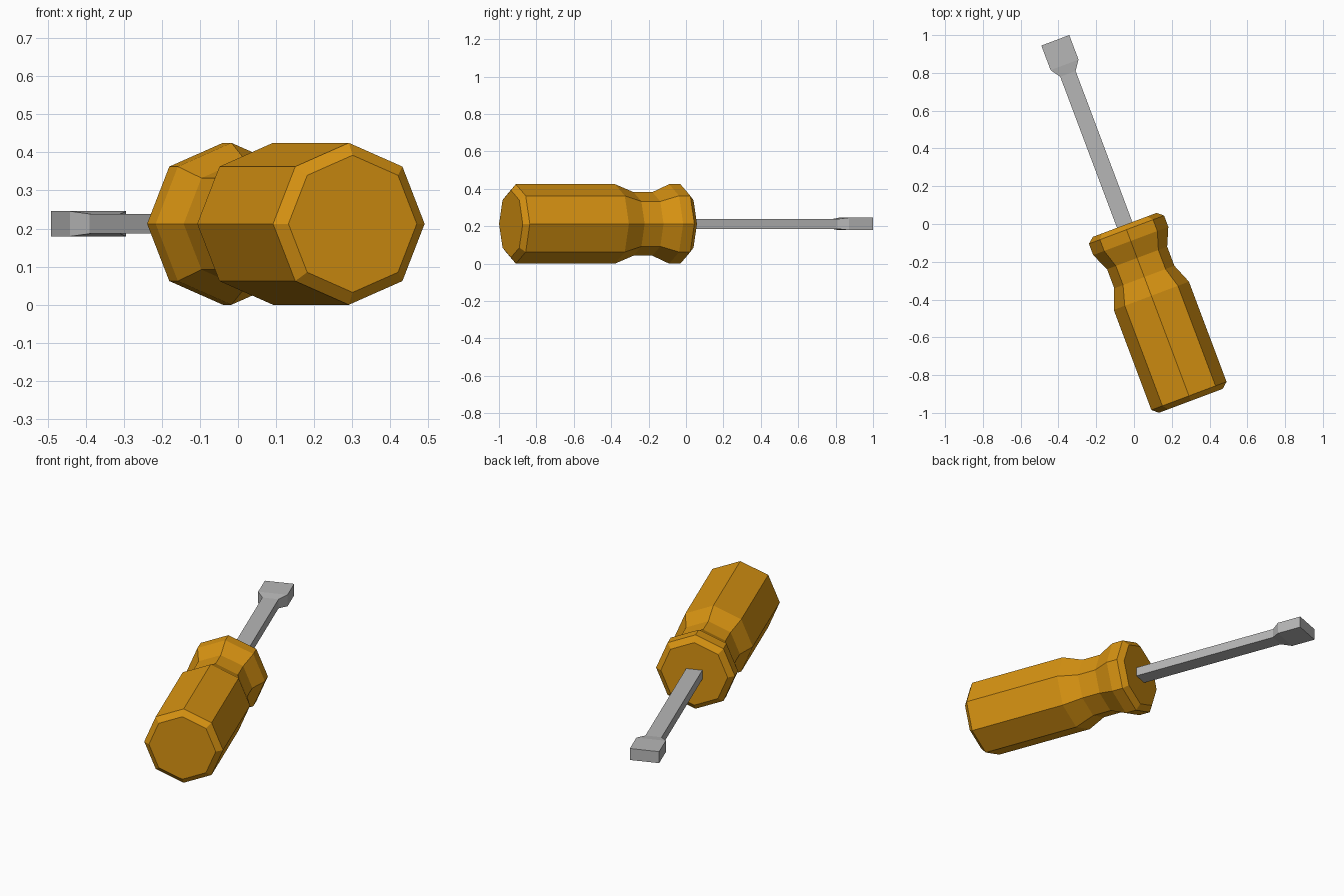
import bpy
import bmesh
from math import radians, cos, sin, pi

cube = bpy.data.objects.get("Cube")
if cube:
    bpy.data.objects.remove(cube, do_unlink=True)


def make_material(name, rgb):
    mat = bpy.data.materials.new(name)
    mat.use_nodes = True
    color = (*rgb, 1.0)
    mat.diffuse_color = color
    mat.node_tree.nodes["Principled BSDF"].inputs["Base Color"].default_value = color
    return mat


def loft(name, sections, mat):
    """Skin a list of cross-sections, each a ring of points, and cap both ends."""
    bm = bmesh.new()
    rings = [[bm.verts.new(p) for p in ring] for ring in sections]
    for a, b in zip(rings, rings[1:]):
        for i in range(len(a)):
            j = (i + 1) % len(a)
            bm.faces.new((a[i], a[j], b[j], b[i]))
    bm.faces.new(rings[0])
    bm.faces.new(rings[-1])
    bmesh.ops.recalc_face_normals(bm, faces=bm.faces)
    mesh = bpy.data.meshes.new(name)
    bm.to_mesh(mesh)
    bm.free()
    mesh.materials.append(mat)
    obj = bpy.data.objects.new(name, mesh)
    bpy.context.collection.objects.link(obj)
    # the tool lies flat, turned about the vertical
    obj.location = (-0.051, 0, 0.2125)
    obj.rotation_euler.z = radians(20.6)
    return obj


def octagon(y, r):
    return [(r * cos(i * pi / 4), y, r * sin(i * pi / 4)) for i in range(8)]


def rectangle(y, width, height):
    return [(sx * width / 2, y, sz * height / 2)
            for sx, sz in ((-1, -1), (1, -1), (1, 1), (-1, 1))]


orange = make_material("orange_plastic", (0.68, 0.29, 0.006))
steel = make_material("grey_steel", (0.47, 0.47, 0.47))

# Eight-sided handle: chamfered butt, long grip, narrow neck and front collar
grip_profile = [(-1.0, 0.18), (-0.972, 0.2125), (-0.406, 0.2125), (-0.30, 0.17),
                (-0.192, 0.17), (-0.096, 0.2125), (-0.032, 0.2125), (-0.005, 0.18)]
loft("handle", [octagon(y, r) for y, r in grip_profile], orange)

# Flat bar shaft that flares into the blade
blade_profile = [(-0.03, 0.087, 0.052), (0.849, 0.087, 0.052),
                 (0.90, 0.158, 0.066), (1.039, 0.158, 0.066)]
loft("shaft_and_blade", [rectangle(*p) for p in blade_profile], steel)
